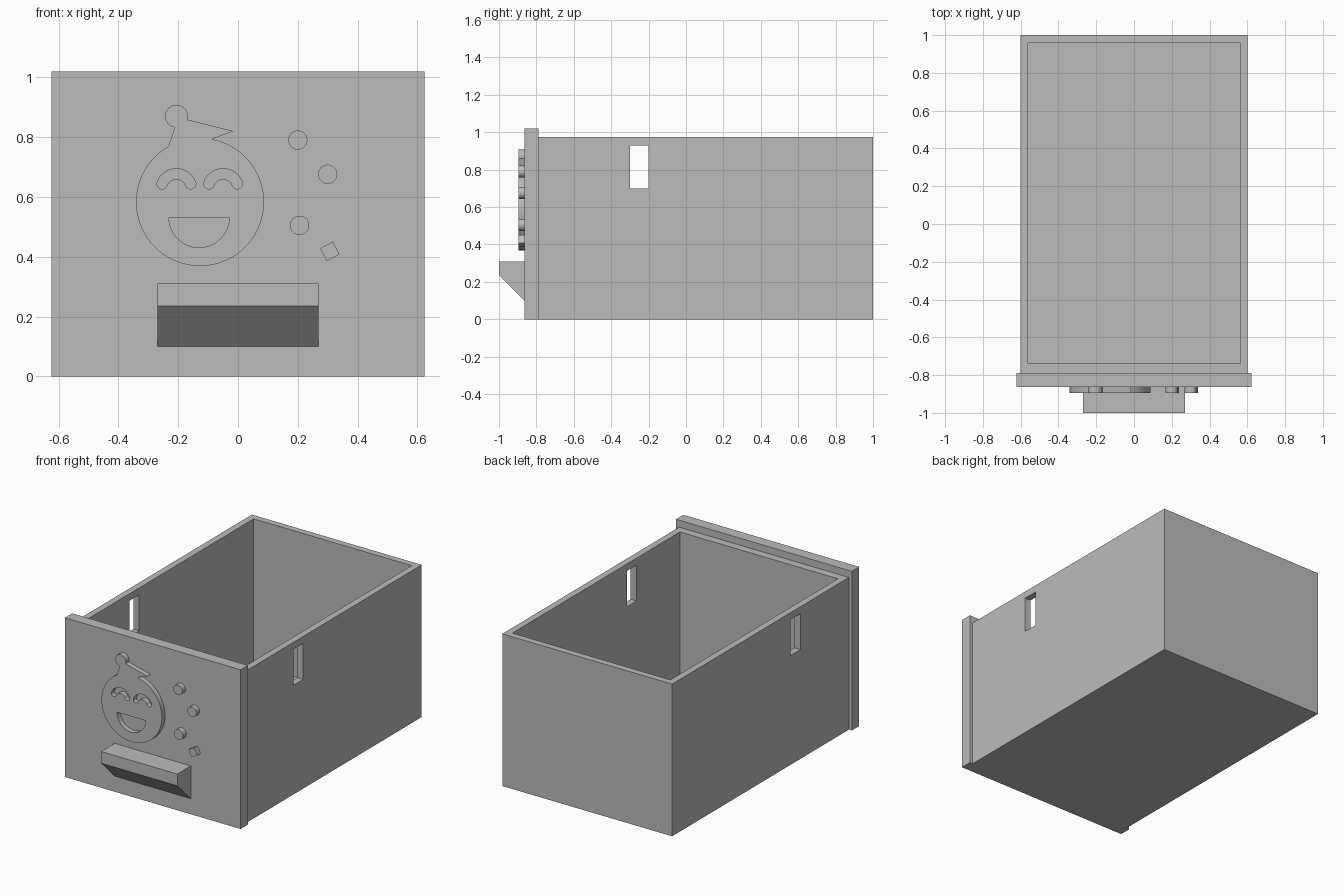
import bpy, bmesh
from math import sin, cos, asin, pi, radians, hypot, atan2

if "Cube" in bpy.data.objects:
    bpy.data.objects.remove(bpy.data.objects["Cube"], do_unlink=True)

grey = bpy.data.materials.new("plain_grey")
grey.use_nodes = True
colour = (0.5, 0.5, 0.5, 1)
grey.diffuse_color = colour
grey.node_tree.nodes["Principled BSDF"].inputs["Base Color"].default_value = colour

PANEL_Y = -0.863    # outer face of the front panel
RELIEF = 0.032      # height of the raised decoration


def link(name, bm):
    mesh = bpy.data.meshes.new(name)
    bmesh.ops.recalc_face_normals(bm, faces=bm.faces)
    bm.to_mesh(mesh)
    bm.free()
    obj = bpy.data.objects.new(name, mesh)
    bpy.context.collection.objects.link(obj)
    mesh.materials.append(grey)
    return obj


def box(name, low, high):
    bm = bmesh.new()
    bmesh.ops.create_cube(bm, size=1)
    for v in bm.verts:
        v.co = [high[i] if v.co[i] > 0 else low[i] for i in range(3)]
    return link(name, bm)


def activate(obj):
    bpy.ops.object.select_all(action='DESELECT')
    obj.select_set(True)
    bpy.context.view_layer.objects.active = obj


def cut(obj, cutter):
    mod = obj.modifiers.new("cut", 'BOOLEAN')
    mod.operation = 'DIFFERENCE'
    mod.solver = 'EXACT'
    mod.object = cutter
    activate(obj)
    bpy.ops.object.modifier_apply(modifier=mod.name)
    bpy.data.objects.remove(cutter, do_unlink=True)


def arc(cx, cz, r, start, end, steps):
    angles = [start + (end - start) * i / steps for i in range(steps + 1)]
    return [(cx + r * cos(a), cz + r * sin(a)) for a in angles]


def relief(name, outlines):
    """Raised plate on the panel; outlines after the first become holes."""
    curve = bpy.data.curves.new(name, 'CURVE')
    curve.dimensions = '2D'
    curve.fill_mode = 'BOTH'
    curve.extrude = RELIEF / 2
    for points in outlines:
        spline = curve.splines.new('POLY')
        spline.points.add(len(points) - 1)
        for p, (x, z) in zip(spline.points, points):
            p.co = (x, z, 0, 1)
        spline.use_cyclic_u = True
    obj = bpy.data.objects.new(name, curve)
    obj.location.y = PANEL_Y - RELIEF / 2
    obj.rotation_euler.x = pi / 2
    bpy.context.collection.objects.link(obj)
    curve.materials.append(grey)
    activate(obj)
    bpy.ops.object.convert(target='MESH')
    bpy.ops.object.shade_smooth_by_angle(angle=radians(30))


# Open tray with a hollow and a slot through both side walls
tray = box("tray", (-0.602, -0.79, 0), (0.602, 1, 0.975))
cut(tray, box("hollow", (-0.56, -0.738, 0.042), (0.56, 0.958, 1.2)))
cut(tray, box("slot", (-1, -0.3, 0.70), (1, -0.2, 0.93)))

# Front panel, slightly larger than the tray
box("front_panel", (-0.623, PANEL_Y, 0), (0.623, -0.789, 1.02))

# Wedge handle: side profile stretched across x
bm = bmesh.new()
profile = [(PANEL_Y, 0.10), (PANEL_Y, 0.31), (-1, 0.31), (-1, 0.235)]
side = bm.faces.new([bm.verts.new((-0.27, y, z)) for y, z in profile])
moved = bmesh.ops.extrude_face_region(bm, geom=[side])["geom"]
bmesh.ops.translate(bm, vec=(0.54, 0, 0),
                    verts=[g for g in moved if isinstance(g, bmesh.types.BMVert)])
link("handle", bm)

# Face outline: round head, hair tuft with pointed tip and a ball on a stalk
HX, HZ, HR = -0.127, 0.583, 0.214
BX, BZ, BR = -0.206, 0.87, 0.038


def angle_to(cx, cz, x, z):
    return atan2(z - cz, x - cx)


head_start = angle_to(HX, HZ, -0.232, 0.769)
head_end = angle_to(HX, HZ, -0.088, 0.793) + 2 * pi
ball_start = angle_to(BX, BZ, -0.168, 0.858)
ball_end = angle_to(BX, BZ, -0.212, 0.832) + 2 * pi
head = arc(HX, HZ, HR, head_start, head_end, 64)
head += [(-0.015, 0.82)]
head += arc(BX, BZ, BR, ball_start, ball_end, 28)


def eye(cx):
    """Arched band with rounded ends."""
    half, rise, w, base = 0.0475, 0.033, 0.0175, 0.644
    r = (half ** 2 + rise ** 2) / (2 * rise)
    cz = base + rise - r
    spread = asin(half / r)
    a, b = pi / 2 - spread, pi / 2 + spread
    points = arc(cx, cz, r + w, a, b, 18)
    points += arc(cx - half, base, w, b, b + pi, 10)[1:-1]
    points += arc(cx, cz, r - w, b, a, 18)
    points += arc(cx + half, base, w, a + pi, a + 2 * pi, 10)[1:-1]
    return points


mouth = arc(-0.13, 0.532, 0.101, pi, 2 * pi, 28)
relief("smiling_face", [head, eye(-0.206), eye(-0.05), mouth])

# Confetti: three round dots and a tilted square
for i, (x, z) in enumerate([(0.2, 0.79), (0.3, 0.676), (0.206, 0.505)]):
    relief(f"confetti_dot_{i + 1}", [arc(x, z, 0.032, 0, 2 * pi, 32)[:-1]])
tilt = radians(28 + 45)
relief("confetti_square", [arc(0.307, 0.418, 0.034, tilt, tilt + 2 * pi, 4)[:-1]])
